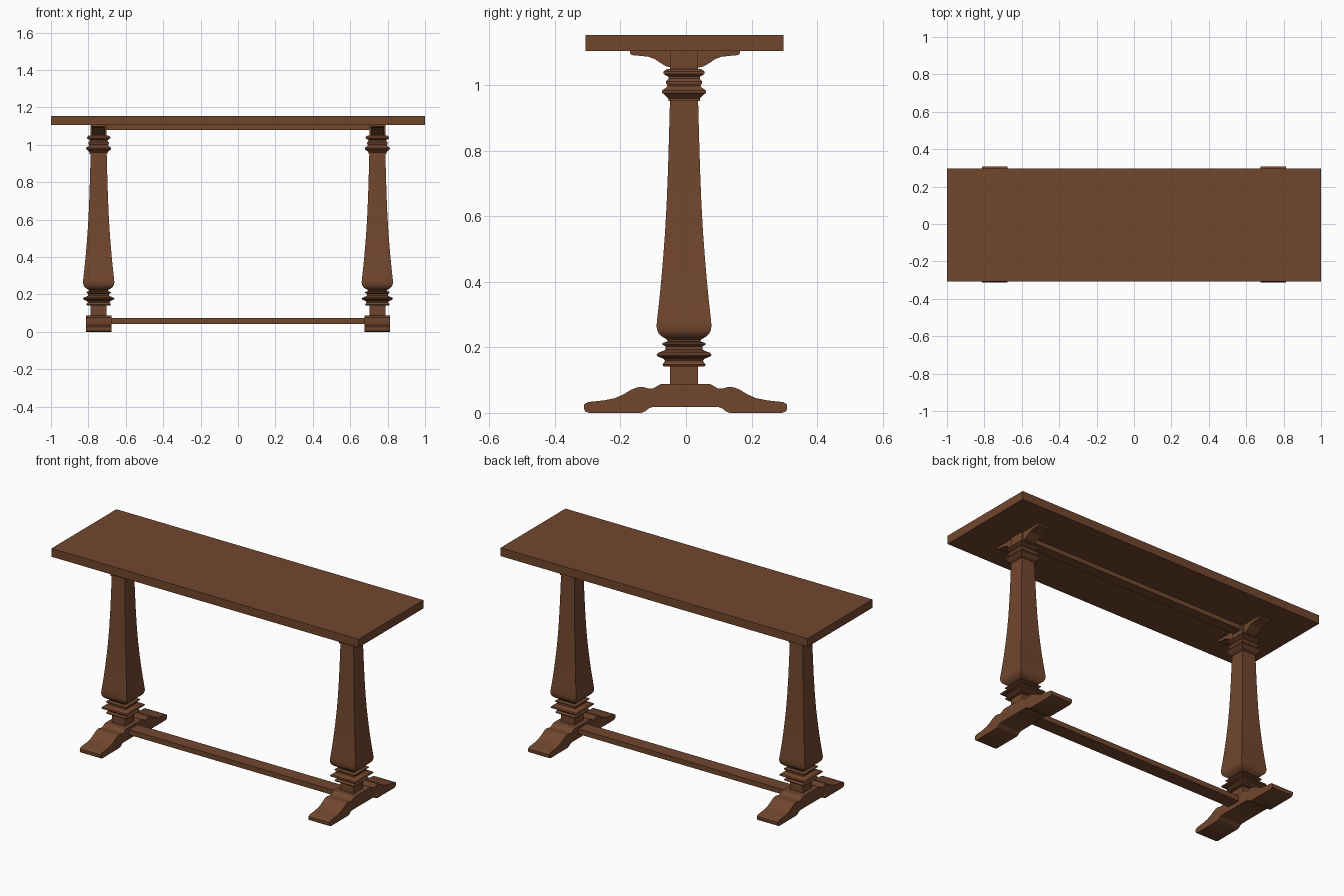
import bpy, bmesh, math

if "Cube" in bpy.data.objects:
    bpy.data.objects.remove(bpy.data.objects["Cube"])

wood = bpy.data.materials.new("brown wood")
wood.diffuse_color = (0.165, 0.062, 0.027, 1)
wood.use_nodes = True
wood.node_tree.nodes["Principled BSDF"].inputs["Base Color"].default_value = wood.diffuse_color

LEG_X = 0.745   # distance of each leg from the centre
LEG_Y = -0.006


def finish(name, bm, smooth=False):
    bmesh.ops.recalc_face_normals(bm, faces=bm.faces)
    me = bpy.data.meshes.new(name)
    bm.to_mesh(me)
    bm.free()
    me.materials.append(wood)
    ob = bpy.data.objects.new(name, me)
    bpy.context.collection.objects.link(ob)
    if smooth:
        bpy.ops.object.select_all(action='DESELECT')
        ob.select_set(True)
        bpy.context.view_layer.objects.active = ob
        bpy.ops.object.shade_smooth_by_angle(angle=math.radians(30))
    return ob


def box(name, x0, x1, y0, y1, z0, z1):
    bm = bmesh.new()
    bmesh.ops.create_cube(bm, size=1)
    for v in bm.verts:
        v.co = ((x0, x1)[v.co.x > 0], (y0, y1)[v.co.y > 0], (z0, z1)[v.co.z > 0])
    return finish(name, bm)


def square_column(name, cx, cy, profile):
    """Stack of square rings from (half width, z) pairs."""
    bm = bmesh.new()
    rings = [[bm.verts.new((cx + sx * r, cy + sy * r, z))
              for sx, sy in ((-1, -1), (1, -1), (1, 1), (-1, 1))] for r, z in profile]
    for a, b in zip(rings, rings[1:]):
        for i in range(4):
            j = (i + 1) % 4
            bm.faces.new((a[i], a[j], b[j], b[i]))
    bm.faces.new(rings[0])
    bm.faces.new(rings[-1])
    return finish(name, bm, True)


def symmetric_plank(name, cx, cy, half_width, half):
    """Half outline in (y, z), mirrored in y and extruded along x."""
    outline = half + [(-y, z) for y, z in reversed(half)]
    bm = bmesh.new()
    face = bm.faces.new([bm.verts.new((cx - half_width, cy + y, z)) for y, z in outline])
    new = bmesh.ops.extrude_face_region(bm, geom=[face])["geom"]
    bmesh.ops.translate(bm, vec=(2 * half_width, 0, 0),
                        verts=[g for g in new if isinstance(g, bmesh.types.BMVert)])
    return finish(name, bm, True)


leg_profile = [
    # lower post and collar rings
    (0.043, 0.06), (0.043, 0.141), (0.062, 0.141), (0.066, 0.147), (0.058, 0.158),
    (0.062, 0.165), (0.080, 0.172), (0.084, 0.177), (0.080, 0.183), (0.062, 0.190),
    (0.056, 0.194), (0.056, 0.203), (0.066, 0.208), (0.066, 0.213), (0.050, 0.218),
    # swelling, tapered shaft
    (0.052, 0.224), (0.066, 0.232), (0.077, 0.242), (0.082, 0.253), (0.084, 0.266),
    (0.081, 0.295), (0.076, 0.34), (0.070, 0.40), (0.064, 0.47), (0.058, 0.55),
    (0.053, 0.64), (0.049, 0.74), (0.046, 0.84), (0.043, 0.952),
    # upper collar rings
    (0.048, 0.952), (0.048, 0.960), (0.056, 0.968), (0.067, 0.977), (0.067, 0.984),
    (0.054, 0.993), (0.050, 0.998), (0.055, 1.006), (0.055, 1.012), (0.048, 1.020),
    (0.048, 1.026), (0.062, 1.034), (0.062, 1.042), (0.053, 1.049), (0.043, 1.050),
    (0.043, 1.106)]

foot_half = [
    (0.100, 0.018), (0.112, 0.014), (0.122, 0.005), (0.135, 0.0), (0.295, 0.0),
    (0.307, 0.005), (0.310, 0.014), (0.309, 0.026), (0.298, 0.033), (0.250, 0.038),
    (0.215, 0.045), (0.190, 0.056), (0.165, 0.071), (0.148, 0.078), (0.130, 0.079),
    (0.112, 0.074), (0.098, 0.075), (0.086, 0.082), (0.076, 0.088)]

bracket_half = [
    (0.043, 1.054), (0.058, 1.058), (0.075, 1.068), (0.092, 1.080), (0.112, 1.087),
    (0.140, 1.090), (0.162, 1.092), (0.168, 1.098), (0.168, 1.106)]

# table top
box("table_top", -1, 1, -0.307, 0.297, 1.105, 1.154)

# legs with their feet and top brackets
for side, s in (("left", -1), ("right", 1)):
    square_column(side + "_leg", s * LEG_X, LEG_Y, leg_profile)
    symmetric_plank(side + "_foot", s * LEG_X, -0.0015, 0.068, foot_half)
    symmetric_plank(side + "_bracket", s * LEG_X, -0.003, 0.035, bracket_half)

# rails joining the two legs
box("lower_stretcher", -LEG_X, LEG_X, LEG_Y - 0.04, LEG_Y + 0.04, 0.043, 0.073)
box("upper_rail", -LEG_X, LEG_X, LEG_Y - 0.03, LEG_Y + 0.03, 1.079, 1.106)
